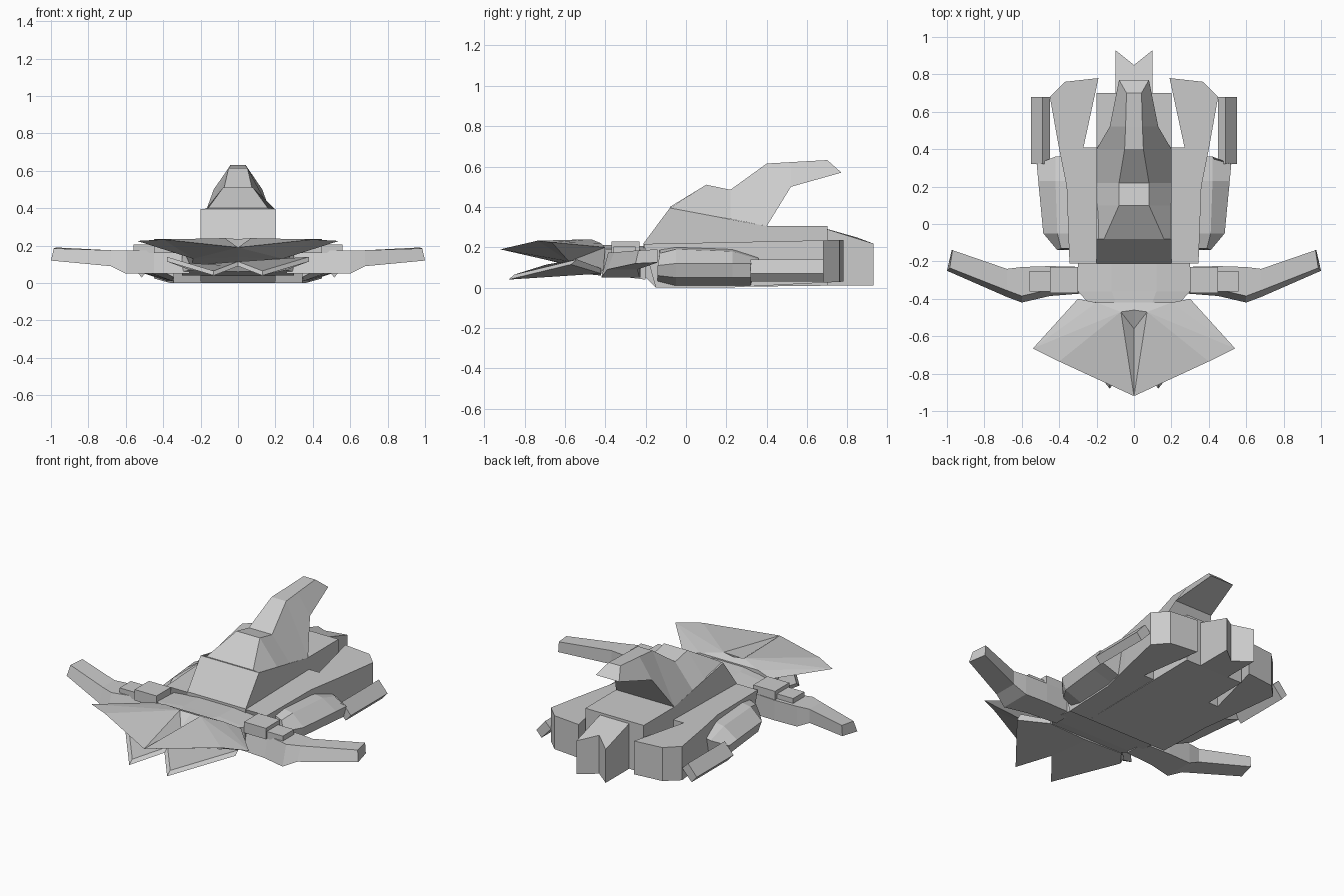
import bpy, bmesh

if "Cube" in bpy.data.objects:
    bpy.data.objects.remove(bpy.data.objects["Cube"])


def build(name, verts, faces, mirror=False):
    me = bpy.data.meshes.new(name)
    me.from_pydata(verts, [], faces)
    bm = bmesh.new()
    bm.from_mesh(me)
    bmesh.ops.recalc_face_normals(bm, faces=bm.faces)
    bm.to_mesh(me)
    bm.free()
    ob = bpy.data.objects.new(name, me)
    bpy.context.collection.objects.link(ob)
    if mirror:
        m = ob.modifiers.new("Mirror", 'MIRROR')
        m.merge_threshold = 0.0005
    return ob


def loft(name, rings, mirror=False):
    n = len(rings[0])
    verts = [p for r in rings for p in r]
    faces = [tuple(range(n)), tuple(range(len(verts) - n, len(verts)))]
    for k in range(len(rings) - 1):
        for i in range(n):
            j = (i + 1) % n
            faces.append((k*n + i, k*n + j, k*n + n + j, k*n + n + i))
    return build(name, verts, faces, mirror)


def prism(name, poly, lo, hi, mirror=False):
    return loft(name, [[(x, y, lo(y)) for x, y in poly],
                       [(x, y, hi(y)) for x, y in poly]], mirror)


def box(name, x0, x1, y0, y1, z0, z1, mirror=False):
    poly = [(x0, y0), (x1, y0), (x1, y1), (x0, y1)]
    return prism(name, poly, lambda y: z0, lambda y: z1, mirror)


# Central hull: side profile extruded across the width
prof = [(-.15, 0), (-.21, .06), (-.21, .22), (-.08, .395), (.4, .305), (.7, .305), (.7, .01)]
loft("central_hull", [[(x, y, z) for y, z in prof] for x in (-.2, .2)])

# Tail block with a V notch
prism("tail_block", [(-.1, .65), (.1, .65), (.1, .93), (0, .85), (-.1, .93)],
      lambda y: .01, lambda y: .305 - max(0, y - .7) * .38)

# Tower and swept fin: (lower half width, y, z, upper half width, y, z)
stations = [(.2, -.08, .393, .16, -.08, .4), (.2, .1, .36, .08, .1, .51),
            (.2, .22, .34, .08, .22, .485), (.2, .4, .305, .05, .4, .615),
            (.13, .52, .5, .045, .52, .622), (.08, .77, .57, .04, .7, .632)]
loft("tower_fin", [[(-a, b, c), (a, b, c), (d, e, f), (-d, e, f)]
                   for a, b, c, d, e, f in stations])

# Side hulls with splayed rear flaps
side = [(.2, -.21), (.345, -.21), (.36, .2), (.4, .4), (.45, .68), (.37, .76),
        (.19, .78), (.27, .41), (.2, .41)]
hull = prism("side_hull", side, lambda y: max(0, .03 * (y - .2) / .58),
             lambda y: .217 + .02 * (y + .2), True)
for v in hull.data.vertices[:2]:
    v.co.y = -.15

# Outer pods
pod = [[(.34, -.14, .03), (.40, -.14, .06), (.41, -.14, .11), (.39, -.13, .17), (.34, -.13, .19)],
       [(.35, -.05, .01), (.46, -.05, .05), (.485, -.05, .12), (.41, -.05, .19), (.35, -.05, .2)],
       [(.36, .23, .01), (.49, .23, .05), (.512, .23, .12), (.42, .23, .18), (.36, .23, .19)],
       [(.38, .32, .01), (.50, .32, .05), (.52, .32, .12), (.42, .36, .14), (.38, .36, .15)]]
loft("outer_pod", pod, True)

# Tilted thruster bars
bar = [(.49, .14), (.55, .07), (.515, .03), (.45, .10)]
loft("thruster_bar", [[(x, y, z) for x, z in bar] for y in (.32, .68)], True)

# Neck
neck = [(.30, -.20, .04, .205), (.30, -.36, .06, .21), (.2, -.47, .08, .215)]
loft("neck", [[(-x, y, lo), (x, y, lo), (x, y, hi - .02), (x * .4, y, hi),
               (-x * .4, y, hi), (-x, y, hi - .02)] for x, y, lo, hi in neck])

# Forward arms
arms = [(.26, -.37, -.23, .05, .18), (.45, -.385, -.225, .05, .175),
        (.6, -.42, -.23, .05, .175), (.68, -.39, -.24, .09, .175)]
rings = [[(x, f, lo), (x, b, lo), (x, b, hi), (x, f + .035, hi)] for x, f, b, lo, hi in arms]
rings.append([(1, -.25, .12), (.975, -.14, .125), (.97, -.14, .19), (.985, -.235, .185)])
loft("forward_arm", rings, True)
box("arm_block_inner", .3, .45, -.37, -.23, .16, .228, True)
box("arm_block_outer", .45, .56, -.36, -.25, .16, .205, True)

# Upper head plate: fan with a central valley and a hollowed wedge underside
v = [(0, -.46, .235), (.07, -.47, .24), (.2, -.42, .22), (.3, -.4, .2),
     (.54, -.665, .225), (.4, -.735, .233), (0, -.92, .19), (0, -.56, .185),
     (0, -.42, .07), (.25, -.41, .08), (.24, -.58, .13), (0, -.7, .14), (0, -.42, .22)]
f = [(0, 1, 7), (7, 1, 6), (1, 5, 6), (1, 4, 5), (1, 2, 4), (2, 3, 4), (0, 12, 2, 1),
     (3, 9, 10), (3, 10, 4), (4, 10, 5), (5, 10, 6), (10, 11, 6), (9, 8, 11, 10),
     (12, 8, 9, 2), (2, 9, 3)]
build("head_plate", v, f, True)

# Lower jaw plates with two forward prongs
jaw = [(0, -.42, .06), (.26, -.42, .07), (.38, -.57, .115), (.13, -.88, .04), (0, -.72, .09)]
loft("lower_jaw", [jaw, [(x, y + (.03 if y < -.5 else 0), z + .025) for x, y, z in jaw]], True)
